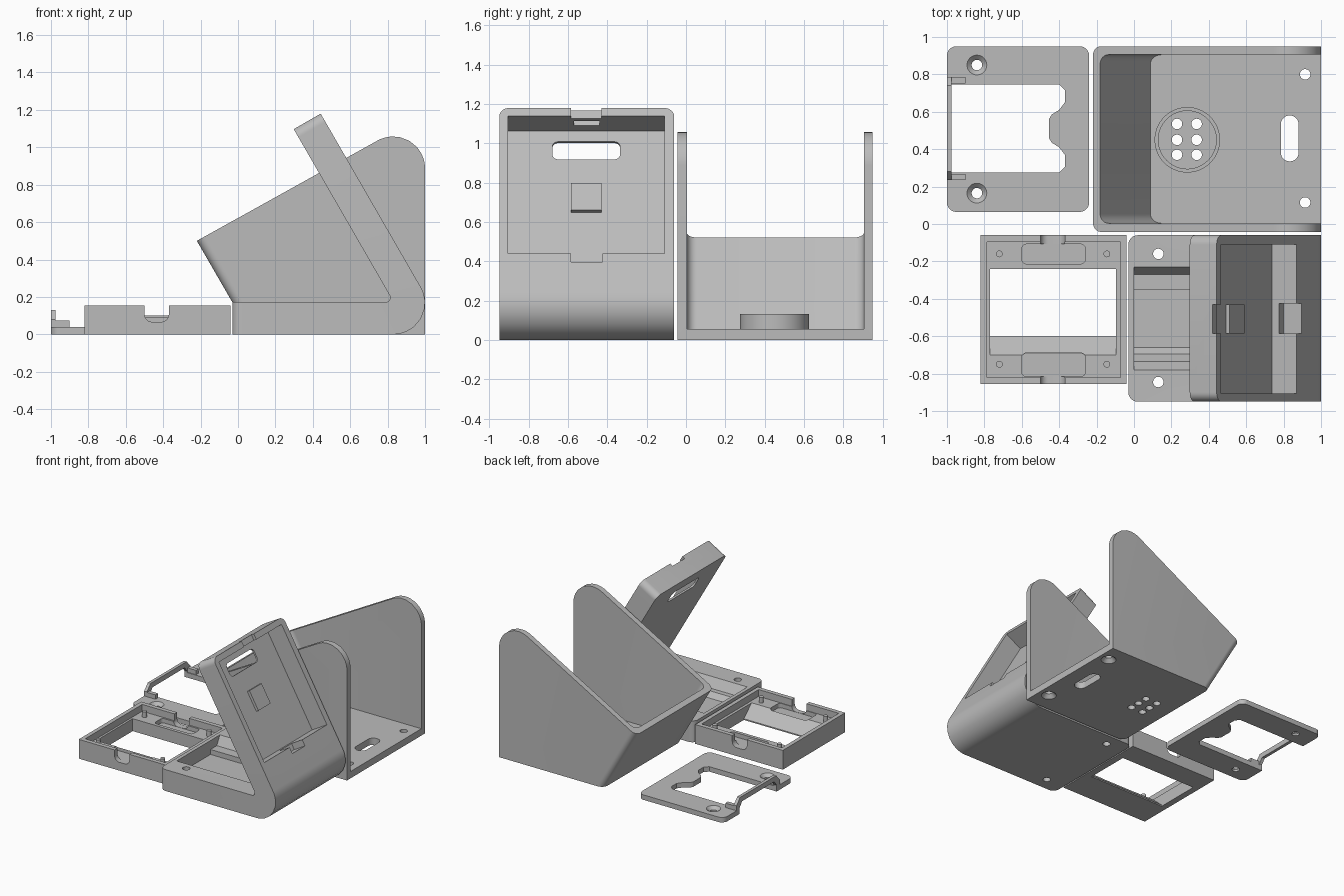
import bpy, bmesh, math
from mathutils import Matrix, Vector

if "Cube" in bpy.data.objects:
    bpy.data.objects.remove(bpy.data.objects["Cube"])

grey = bpy.data.materials.new("plain grey")
grey.use_nodes = True
grey.diffuse_color = (0.5, 0.5, 0.5, 1)
grey.node_tree.nodes["Principled BSDF"].inputs["Base Color"].default_value = (0.5, 0.5, 0.5, 1)

# Local frames: 2D profile plane plus extrusion direction
def frame(a, b, h, origin=(0, 0, 0)):
    m = Matrix((a, b, h)).transposed().to_4x4()
    m.translation = origin
    return m

X, Y, Z = (1, 0, 0), (0, 1, 0), (0, 0, 1)
XY, XZ, YZ = frame(X, Y, Z), frame(X, Z, Y), frame(Y, Z, X)
COS, SIN = math.cos(math.pi / 6), 0.5
# Tilted arm frame: across, down the arm, into the arm
ARM = frame(Y, (SIN, 0, -COS), (-COS, 0, -SIN), (0.442, 0, 1.18))


def rounded(points, seg=10):
    """Replace each (x, y, radius) corner with an arc."""
    out = []
    for i, p in enumerate(points):
        c = Vector(p[:2])
        r = p[2] if len(p) > 2 else 0
        if not r:
            out.append(c)
            continue
        u = (Vector(points[i - 1][:2]) - c).normalized()
        v = (Vector(points[(i + 1) % len(points)][:2]) - c).normalized()
        half = u.angle(v) / 2
        centre = c + (u + v).normalized() * r / math.sin(half)
        a = c + u * r / math.tan(half) - centre
        b = c + v * r / math.tan(half) - centre
        for k in range(seg + 1):
            out.append(centre + a.lerp(b, k / seg).normalized() * r)
    return out


def rect(x0, x1, y0, y1, r=0):
    return [(x0, y0, r), (x1, y0, r), (x1, y1, r), (x0, y1, r)]


def finish(name, bm):
    bmesh.ops.recalc_face_normals(bm, faces=bm.faces)
    mesh = bpy.data.meshes.new(name)
    bm.to_mesh(mesh)
    bm.free()
    mesh.materials.append(grey)
    ob = bpy.data.objects.new(name, mesh)
    bpy.context.collection.objects.link(ob)
    return ob


def prism(name, points, lo, hi, plane=XY, soft=None, r=0.05):
    """Extrude a profile; soft(a, b) picks lengthwise edges to round."""
    bm = bmesh.new()
    ring = [bm.verts.new((p[0], p[1], lo)) for p in rounded(points)]
    face = bm.faces.new(ring)
    top = bmesh.ops.extrude_face_region(bm, geom=[face])["geom"]
    for v in top:
        if isinstance(v, bmesh.types.BMVert):
            v.co.z = hi
    bm.transform(plane)
    bmesh.ops.recalc_face_normals(bm, faces=bm.faces)
    if soft:
        edges = [e for e in bm.edges if soft(e.verts[0].co, e.verts[1].co)]
        bmesh.ops.bevel(bm, geom=edges, offset=r, segments=8, profile=0.5, affect='EDGES')
    return finish(name, bm)


def cone(name, x, y, r0, r1, z0, z1, seg=32):
    bm = bmesh.new()
    bmesh.ops.create_cone(bm, cap_ends=True, segments=seg, radius1=r0, radius2=r1,
                          depth=z1 - z0, matrix=Matrix.Translation((x, y, (z0 + z1) / 2)))
    return finish(name, bm)


def hole(x, y, r=0.028, top=0.3):
    return cone("cutter", x, y, r, r, -0.02, top)


def boolean(ob, tools, operation='DIFFERENCE'):
    bpy.context.view_layer.objects.active = ob
    for tool in tools:
        tool.hide_render = True
        mod = ob.modifiers.new("cut", 'BOOLEAN')
        mod.operation, mod.solver, mod.object = operation, 'EXACT', tool
        bpy.ops.object.modifier_apply(modifier=mod.name)
        bpy.data.objects.remove(tool)


def cut(points, lo, hi, plane=XY, **kw):
    return prism("cutter", points, lo, hi, plane, **kw)


# Tilted stand: base and leaning arm in one bent profile
def stand_ends(a, b):
    same_side = abs(a.y - b.y) < 1e-4
    return same_side and (max(a.x, b.x) < -0.02 or min(a.z, b.z) > 1.08)

stand = prism("tilted_stand", [(-0.03, 0), (1.123, 0, 0.168), (0.442, 1.18),
              (0.298, 1.097), (0.832, 0.172, 0.025), (-0.03, 0.172)],
              -0.95, -0.06, XZ, soft=stand_ends)
boolean(stand, [
    cut(rect(-0.905, -0.11, 0.046, 0.855), -0.05, 0.152, ARM),          # arm tray
    cut(rect(-0.68, -0.335, 0.11, 0.214, 0.03), 0.1, 0.2, ARM),         # arm window
    cut(rect(-0.585, -0.43, -0.02, 0.06), -0.02, 0.025, ARM),           # top notch
    cut(rect(-0.57, -0.44, 0.015, 0.06), 0.05, 0.1, ARM),               # top catch
    cut(rect(-0.585, -0.425, 0.84, 0.905), -0.03, 0.11, ARM),           # lower catch
    cut([(-0.23, 0.2), (-0.23, 0.172), (-0.27, 0.1), (-0.35, 0.1), (-0.35, 0.06),
         (-0.66, 0.06), (-0.695, 0.1), (-0.735, 0.1), (-0.78, 0.172), (-0.78, 0.2)],
        0.0, 0.7, YZ),                                                  # base channel
    hole(0.13, -0.16), hole(0.13, -0.845)])
prism("arm_pad", rect(-0.585, -0.43, 0.364, 0.525), 0.13, 0.155, ARM)

# Open housing: two side walls, floor and slanted end
def slanted(a, b):
    return abs(a.y - b.y) < 1e-4 and max(a.x, b.x) < 0.2 and abs(a.z - b.z) > 0.3 and abs(a.x - b.x) > 0.1

housing = prism("open_housing", [(0.069, 0), (1, 0), (1, 1.177, 0.17), (-0.22, 0.5)],
                -0.042, 0.95, XZ, soft=slanted)
# Sharp guide for the rounded upper corner lies where the wall meets the sloped top
boolean(housing, [
    cut([(0.088, 0.055), (1.1, 0.055), (1.1, 1.5), (-0.38, 1.5), (-0.38, 0.866)],
        0.004, 0.905, XZ, soft=slanted),
    cut(rect(0.785, 0.88, 0.335, 0.58, 0.047), -0.1, 0.1)])
boolean(housing, [hole(x, y, top=0.1) for x in (0.23, 0.335) for y in (0.37, 0.45, 0.535)])
for y in (0.8, 0.115):
    boolean(housing, [hole(0.915, y, top=0.1),
                      cone("cutter", 0.915, y, 0.06, 0.028, -0.005, 0.03)])

# Round speaker collar on the housing floor
collar = cone("speaker_collar", 0.285, 0.45, 0.175, 0.175, 0.05, 0.132, 64)
boolean(collar, [cone("cutter", 0.285, 0.45, 0.155, 0.155, 0.0, 0.2, 64)])

# Screen frame: tray with a window, pockets and cable notches
bezel = prism("screen_frame", rect(-0.82, -0.04, -0.855, -0.06), 0, 0.155)
boolean(bezel, [
    cut(rect(-0.787, -0.073, -0.82, -0.095), 0.1, 0.3),
    cut([(-0.24, -0.01), (-0.24, 0.2), (-0.70, 0.2), (-0.70, 0.1), (-0.6, 0.01),
         (-0.6, -0.01)], -0.77, -0.095, YZ),
    cut(rect(-0.6, -0.26, -0.213, -0.108, 0.025), 0.065, 0.3),
    cut(rect(-0.6, -0.26, -0.815, -0.69, 0.025), 0.065, 0.3)])
for lo, hi in ((-0.9, -0.75), (-0.16, 0.0)):
    boolean(bezel, [cut([(-0.5, 0.067, 0.04), (-0.37, 0.067, 0.04), (-0.37, 0.3), (-0.5, 0.3)],
                        lo, hi, XZ)])
for x in (-0.72, -0.145):
    for y in (-0.16, -0.75):
        cone("frame_peg", x, y, 0.018, 0.018, 0.09, 0.145, 20)

# Retaining plate: flat with a shaped opening and countersunk holes
plate = prism("retaining_plate", rect(-1, -0.24, 0.065, 0.95, 0.05), 0, 0.04)
half = [(-0.4, 0.235), (-0.37, 0.205), (-0.37, 0.14), (-0.40, 0.1), (-0.44, 0.075), (-0.455, 0.05)]
opening = [(-1.02, 0.745)] + [(x, 0.51 + d) for x, d in half]
opening += [(x, 0.51 - d) for x, d in reversed(half)] + [(-1.02, 0.275)]
boolean(plate, [cut(opening, -0.1, 0.1)])
for y in (0.165, 0.85):
    boolean(plate, [hole(-0.84, y, top=0.1), cone("cutter", -0.84, y, 0.024, 0.055, 0.012, 0.042)])

# Raised bridge and hooks along the plate edge
side = [(0.275, 0), (0.275, 0.08), (0.23, 0.13)]
under = [(0.205, 0.09), (0.235, 0.05), (0.235, 0)]
arch = [(0.51 - a, z) for a, z in side] + [(0.51 + a, z) for a, z in reversed(side)]
arch += [(0.51 + a, z) for a, z in reversed(under)] + [(0.51 - a, z) for a, z in under]
prism("plate_bridge", arch, -1, -0.975, YZ)
for y in (0.235, 0.752):
    prism("plate_hook", rect(-0.98, -0.9, y, y + 0.033), 0.0, 0.075)

# Smooth the curves, keep the edges crisp
bpy.ops.object.select_all(action='DESELECT')
for ob in bpy.context.collection.objects:
    if ob.type == 'MESH':
        ob.select_set(True)
        bpy.context.view_layer.objects.active = ob
bpy.ops.object.shade_smooth_by_angle(angle=math.radians(30))
